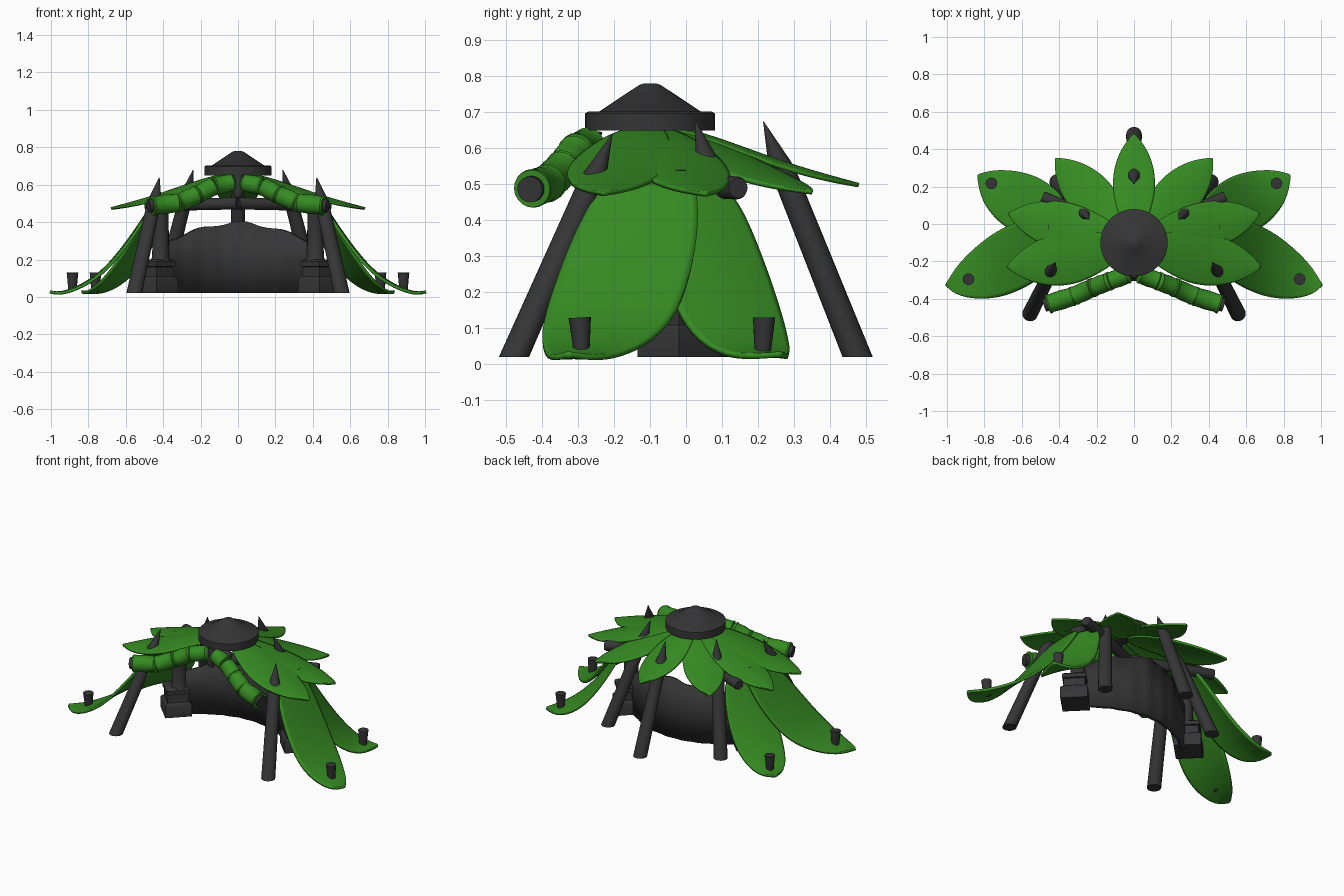
import bpy, math
from math import sin, cos, pi, radians
from mathutils import Vector

cube = bpy.data.objects.get("Cube")
if cube:
    bpy.data.objects.remove(cube, do_unlink=True)


def material(name, rgb):
    m = bpy.data.materials.new(name)
    m.use_nodes = True
    m.diffuse_color = (*rgb, 1)
    m.node_tree.nodes["Principled BSDF"].inputs["Base Color"].default_value = (*rgb, 1)
    return m


GREEN = material("leaf green", (0.036, 0.258, 0.016))
DARK = material("charcoal", (0.036, 0.036, 0.038))


def build(name, verts, faces, mat, angle=40):
    me = bpy.data.meshes.new(name)
    me.from_pydata(verts, [], faces)
    me.materials.append(mat)
    ob = bpy.data.objects.new(name, me)
    bpy.context.collection.objects.link(ob)
    bpy.ops.object.select_all(action='DESELECT')
    ob.select_set(True)
    bpy.context.view_layer.objects.active = ob
    bpy.ops.object.shade_smooth_by_angle(angle=radians(angle))
    return ob


def lathe(name, p, q, profile, mat=DARK, sides=20, flat=False):
    """Turned solid from p to q; profile holds (fraction along, radius)."""
    p, q = Vector(p), Vector(q)
    axis = (q - p).normalized()
    u, v = Vector((1, 0, 0)), Vector((0, 1, 0))
    if not flat and abs(axis.z) < 0.999:
        u = Vector((0, 0, 1)).cross(axis).normalized()
        v = axis.cross(u)
    verts = []
    for t, r in profile:
        c = p.lerp(q, t)
        for k in range(sides):
            a = 2 * pi * k / sides
            verts.append(c + u * (r * cos(a)) + v * (r * sin(a)))
    faces = [tuple(range(sides))[::-1]]
    n = len(profile)
    for i in range(n - 1):
        for k in range(sides):
            a, b = i * sides + k, i * sides + (k + 1) % sides
            faces.append((a, b, b + sides, a + sides))
    faces.append(tuple(range((n - 1) * sides, n * sides)))
    return build(name, verts, faces, mat)


def rod(name, p, q, r1, r2):
    return lathe(name, p, q, [(0, r1), (1, r2)])


def thicken(ob, thickness, levels):
    if levels:
        sub = ob.modifiers.new("smooth", 'SUBSURF')
        sub.levels = sub.render_levels = levels
    sol = ob.modifiers.new("thickness", 'SOLIDIFY')
    sol.thickness, sol.offset = thickness, 0


def leaf(name, base, angle, cross, rows, cup, side=1, thickness=0.014, skew=0.0):
    """Leaf blade; rows hold (reach, height, half width), cross turns the rows."""
    d = Vector((cos(angle), sin(angle), 0))
    w = Vector((-sin(cross), cos(cross), 0))
    cols = (-1, -0.55, 0, 0.55, 1)
    verts, faces = [], []
    for i, (r, z, half) in enumerate(rows):
        a, b = rows[max(i - 1, 0)], rows[min(i + 1, len(rows) - 1)]
        slope = d * (b[0] - a[0]) + Vector((0, 0, b[1] - a[1]))
        normal = slope.cross(w).normalized()
        c = Vector(base) + d * r + Vector((0, 0, z)) + w * skew * (i / len(rows)) ** 3
        for s in cols:
            co = c + w * (s * half) - normal * (cup * half * s * s)
            co.x *= side
            verts.append(co)
    n = len(cols)
    for i in range(len(rows) - 1):
        for k in range(n - 1):
            a = i * n + k
            f = (a, a + n, a + n + 1, a + 1)
            faces.append(f if side > 0 else f[::-1])
    thicken(build(name, verts, faces, GREEN, 60), thickness, 2)


# Roof cap with a drum rim and low cone
lathe("roof_cap", (0, -0.1, 0.65), (0, -0.1, 0.78),
      [(0, 0.18), (0.36, 0.18), (0.4, 0.172), (0.4, 0.142), (0.97, 0.03), (1, 0.018)], sides=40)
lathe("front_hook", (0, -0.28, 0.53), (0, -0.26, 0.65),
      [(0, 0.014), (0.3, 0.032), (0.6, 0.024), (1, 0.028)])

# Roof leaves fanned around the cap
ROOF = [(0.03, 0.663, 0.035), (0.13, 0.646, 0.085), (0.24, 0.61, 0.122), (0.33, 0.578, 0.135),
        (0.43, 0.545, 0.122), (0.53, 0.517, 0.075), (0.6, 0.498, 0.004)]


def roof_leaf(name, angle, length, droop, lower, side=1, width=1.0, skew=0.0):
    rows = [(r * length / 0.6, z - lower - droop * r / 0.6, h * width) for r, z, h in ROOF]
    a = radians(angle)
    leaf(name, (0, -0.1, 0), a, a, rows, 0.12, side, 0.012, skew)


roof_leaf("back_roof_leaf", 90, 0.58, 0, 0, width=0.85)
for s, tag in ((1, "left"), (-1, "right")):
    roof_leaf(tag + "_rear_roof_leaf", 47, 0.615, 0.012, 0.008, s, 0.93)
    roof_leaf(tag + "_side_roof_leaf", 13, 0.69, 0.022, 0.004, s, 0.98)
    roof_leaf(tag + "_front_roof_leaf", -14, 0.69, 0.024, 0, s, 1.06, 0.06)

# Long drooping wall leaves
FRONT_LONG = [(0.03, 0.5, 0.125), (0.07, 0.45, 0.15), (0.15, 0.335, 0.178), (0.29, 0.165, 0.186),
              (0.4, 0.085, 0.162), (0.5, 0.038, 0.118), (0.58, 0.018, 0.066), (0.63, 0.028, 0.006)]
REAR_LONG = [(0.02, 0.49, 0.09), (0.055, 0.43, 0.125), (0.125, 0.31, 0.15), (0.21, 0.185, 0.16),
             (0.3, 0.09, 0.145), (0.385, 0.038, 0.108), (0.445, 0.025, 0.065), (0.495, 0.028, 0.006)]
for s, tag in ((1, "left"), (-1, "right")):
    leaf(tag + "_front_long_leaf", (0.422, -0.09, 0), radians(-22), 0, FRONT_LONG, 0.05, s, 0.016)
    leaf(tag + "_rear_long_leaf", (0.4, 0.025, 0), radians(23), radians(25),
         REAR_LONG, 0.08, s, 0.016, 0.07)
    # Stakes pinning the leaf tips
    rod(tag + "_front_stake", (s * 0.885, -0.29, 0.035), (s * 0.885, -0.295, 0.13), 0.022, 0.031)
    rod(tag + "_rear_stake", (s * 0.762, 0.213, 0.03), (s * 0.762, 0.217, 0.13), 0.022, 0.031)

# Leaning poles, sharpened where they pierce the roof
SHARP = [(0, 0.042), (0.76, 0.037), (0.83, 0.032), (1, 0.001)]


def pole(name, foot, tip):
    lathe(name, foot, tip, SHARP, flat=True)


pole("back_pole", (0, 0.477, 0.02), (0, 0.215, 0.675))
for s, tag in ((1, "left"), (-1, "right")):
    pole(tag + "_front_pole", (s * 0.555, -0.478, 0.02), (s * 0.42, -0.205, 0.64))
    pole(tag + "_rear_pole", (s * 0.41, 0.225, 0.02), (s * 0.24, 0.025, 0.68))
    # Roof beams
    lathe(tag + "_beam", (s * 0.49, 0.145, 0.49), (0, -0.06, 0.5),
          [(0, 0.028), (0.02, 0.032), (1, 0.032)])

# Jointed green stems arching over the entrance
STEM = [(0.03, -0.27, 0.61), (0.13, -0.305, 0.592), (0.22, -0.34, 0.545),
        (0.32, -0.385, 0.503), (0.46, -0.428, 0.488)]
JOINT = [(-0.08, 0.036), (0, 0.048), (0.06, 0.053), (0.13, 0.049), (0.5, 0.052),
         (0.88, 0.049), (0.94, 0.054), (1, 0.052)]
for s, tag in ((1, "left"), (-1, "right")):
    path = [Vector((s * x, y, z)) for x, y, z in STEM]
    for i in range(len(path) - 1):
        size = 0.94 + 0.02 * i
        lathe(f"{tag}_stem_{i + 1}", path[i], path[i + 1], [(t, r * size) for t, r in JOINT], GREEN)
    end = (path[-1] - path[-2]).normalized()
    rod(tag + "_stem_core", path[-1] - end * 0.05, path[-1] + end * 0.02, 0.036, 0.036)

# Entrance pillars on stepped square plinths set cornerwise
for s, tag in ((1, "left"), (-1, "right")):
    x, y = s * 0.435, -0.02
    lathe(tag + "_plinth", (x, y, 0.02), (x, y, 0.2),
          [(0, 0.115), (0.4, 0.115), (0.46, 0.104), (0.5, 0.092), (0.78, 0.088),
           (0.8, 0.1), (0.94, 0.1), (1, 0.08)], sides=4)
    lathe(tag + "_pillar", (s * 0.415, y, 0.19), (s * 0.41, y, 0.54),
          [(0, 0.055), (0.06, 0.045), (0.85, 0.04), (0.92, 0.05), (1, 0.05)])

# Curved back wall with an uneven top
verts, faces, COLS = [], [], 32
for i in range(COLS + 1):
    u = 2 * i / COLS - 1
    x = 0.4 * u
    y = -0.02 + 0.165 * (1 - u * u) + 0.003 * sin(u * 23)
    top = 0.40 - 0.11 * abs(u) ** 1.6 + 0.008 * sin(u * 11 + 1)
    verts += [(x, y, 0.02), (x, y, 0.2), (x, y, top)]
for i in range(COLS):
    for k in range(2):
        a = i * 3 + k
        faces.append((a, a + 3, a + 4, a + 1))
thicken(build("back_wall", verts, faces, DARK, 50), 0.03, 0)
